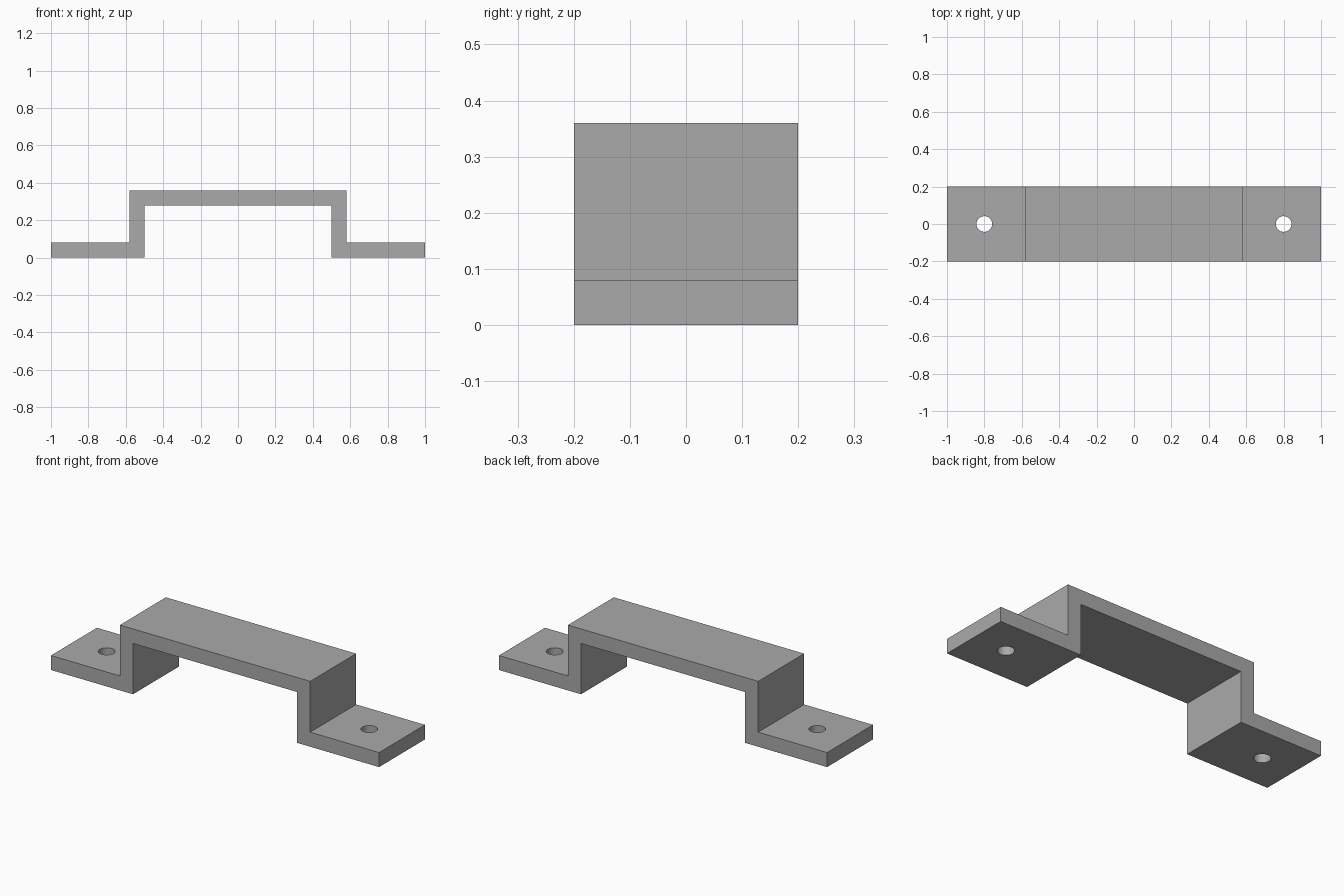
import bpy
import bmesh

WIDTH = 0.4        # depth of the strip along y
THICK = 0.08       # sheet thickness
HEIGHT = 0.36
INNER = 0.5        # half of the clear span under the bridge
OUTER = INNER + THICK
HOLE_X, HOLE_R = 0.8, 0.042

cube = bpy.data.objects.get("Cube")
if cube:
    bpy.data.objects.remove(cube, do_unlink=True)

# Plain grey metal
steel = bpy.data.materials.new("grey_steel")
steel.use_nodes = True
grey = (0.4, 0.4, 0.4, 1)
steel.diffuse_color = grey
steel.node_tree.nodes["Principled BSDF"].inputs["Base Color"].default_value = grey


def add_object(name, bm):
    """Turn a bmesh into a linked object with the metal material."""
    bmesh.ops.recalc_face_normals(bm, faces=bm.faces)
    mesh = bpy.data.meshes.new(name)
    bm.to_mesh(mesh)
    bm.free()
    mesh.materials.append(steel)
    obj = bpy.data.objects.new(name, mesh)
    bpy.context.collection.objects.link(obj)
    return obj


# Bracket: right half of the section, mirrored, then extruded along y
half = [(INNER, HEIGHT - THICK), (INNER, 0), (1, 0), (1, THICK),
        (OUTER, THICK), (OUTER, HEIGHT)]
section = half + [(-x, z) for x, z in reversed(half)]
bm = bmesh.new()
face = bm.faces.new([bm.verts.new((x, -WIDTH / 2, z)) for x, z in section])
sweep = bmesh.ops.extrude_face_region(bm, geom=[face], use_keep_orig=True)
moved = [v for v in sweep["geom"] if isinstance(v, bmesh.types.BMVert)]
bmesh.ops.translate(bm, verts=moved, vec=(0, WIDTH, 0))
bracket = add_object("mounting_bracket", bm)

# Screw holes through both feet
for side, x in (("left", HOLE_X), ("right", -HOLE_X)):
    bm = bmesh.new()
    bmesh.ops.create_cone(bm, cap_ends=True, segments=32, radius1=HOLE_R,
                          radius2=HOLE_R, depth=THICK * 3)
    cutter = add_object(side + "_hole_cutter", bm)
    cutter.location = (x, 0, THICK / 2)
    cutter.hide_render = True
    cutter.hide_set(True)
    cut = bracket.modifiers.new(side + "_screw_hole", 'BOOLEAN')
    cut.operation = 'DIFFERENCE'
    cut.solver = 'EXACT'
    cut.object = cutter

# Smooth hole walls, sharp sheet edges
bpy.ops.object.select_all(action='DESELECT')
bpy.context.view_layer.objects.active = bracket
bracket.select_set(True)
for name in [m.name for m in bracket.modifiers]:
    bpy.ops.object.modifier_apply(modifier=name)
bpy.ops.object.shade_smooth_by_angle()
for obj in [o for o in bpy.data.objects if o.name.endswith("_hole_cutter")]:
    bpy.data.objects.remove(obj, do_unlink=True)
